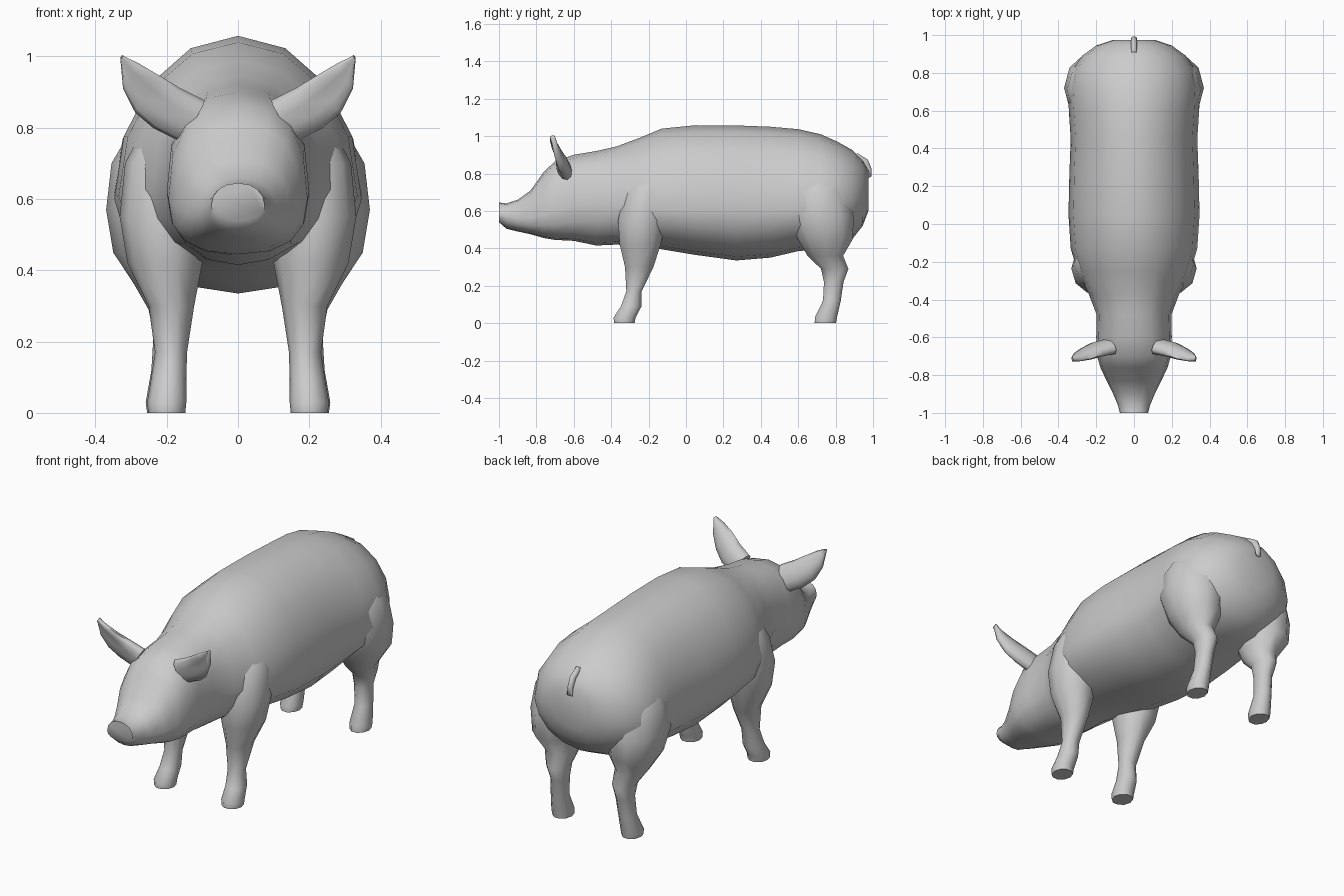
import bpy, bmesh, math
from mathutils import Vector

cube = bpy.data.objects.get("Cube")
if cube:
    bpy.data.objects.remove(cube)

skin = bpy.data.materials.new("plain grey")
skin.use_nodes = True
grey = (0.6, 0.6, 0.6, 1)
skin.diffuse_color = grey
skin.node_tree.nodes["Principled BSDF"].inputs["Base Color"].default_value = grey


def loft(name, rings, angle=70):
    """Skin a list of equal rings and close both ends."""
    bm = bmesh.new()
    loops = [[bm.verts.new(p) for p in ring] for ring in rings]
    n = len(loops[0])
    for a, b in zip(loops, loops[1:]):
        for i in range(n):
            j = (i + 1) % n
            bm.faces.new((a[i], a[j], b[j], b[i]))
    bm.faces.new(loops[0])
    bm.faces.new(loops[-1])
    bmesh.ops.recalc_face_normals(bm, faces=bm.faces)
    mesh = bpy.data.meshes.new(name)
    bm.to_mesh(mesh)
    bm.free()
    mesh.materials.append(skin)
    obj = bpy.data.objects.new(name, mesh)
    bpy.context.collection.objects.link(obj)
    bpy.ops.object.select_all(action='DESELECT')
    obj.select_set(True)
    bpy.context.view_layer.objects.active = obj
    bpy.ops.object.shade_smooth_by_angle(angle=math.radians(angle))
    return obj


def unit_ring(sides, power=2):
    """Points of a rounded square or circle of radius one."""
    pts = []
    for i in range(sides):
        t = math.tau * i / sides
        c, s = math.cos(t), math.sin(t)
        pts.append((math.copysign(abs(c) ** (2 / power), c),
                    math.copysign(abs(s) ** (2 / power), s)))
    return pts


def body_ring(y, low, high, wide, mid, power):
    return [(wide * c, y, mid + s * (high - mid if s > 0 else mid - low))
            for c, s in unit_ring(16, power)]


# Body and head: y, bottom, top, half width, height of widest point, squareness
sections = [
    (-1.0, .54, .645, .075, .58, 2.2), (-.96, .505, .64, .085, .57, 2.2),
    (-.9, .49, .66, .11, .56, 2.3), (-.83, .475, .71, .145, .56, 2.4),
    (-.76, .455, .81, .178, .58, 2.5), (-.7, .445, .865, .195, .6, 2.5),
    (-.6, .44, .9, .2, .62, 2.4), (-.48, .415, .92, .198, .64, 2.3),
    (-.37, .42, .945, .24, .63, 2.1), (-.25, .41, .99, .3, .62, 2),
    (-.13, .395, 1.04, .335, .61, 2), (.05, .365, 1.058, .347, .6, 2),
    (.27, .335, 1.057, .342, .6, 2), (.45, .35, 1.05, .335, .6, 2),
    (.6, .385, 1.037, .345, .61, 2), (.72, .395, 1.01, .35, .62, 2),
    (.81, .41, .97, .33, .64, 2), (.89, .45, .925, .275, .66, 2),
    (.945, .52, .87, .2, .68, 2), (.975, .6, .82, .11, .7, 2),
]
loft("body_and_head", [body_ring(*s) for s in sections])

# Legs: z, centre x, centre y, half width, half depth
front_leg = [
    (0, .2, -.33, .052, .058), (.03, .2, -.328, .055, .062),
    (.09, .195, -.293, .05, .058), (.17, .188, -.278, .045, .043),
    (.3, .187, -.25, .064, .08), (.42, .205, -.245, .105, .115),
    (.55, .21, -.235, .122, .135), (.7, .195, -.21, .122, .125),
    (.83, .16, -.18, .09, .09),
]
hind_leg = [
    (0, .205, .745, .05, .06), (.03, .205, .748, .054, .062),
    (.12, .2, .78, .043, .05), (.22, .193, .79, .044, .055),
    (.29, .195, .795, .056, .077), (.36, .208, .745, .083, .1),
    (.45, .225, .745, .125, .155), (.57, .22, .72, .15, .185),
    (.7, .2, .71, .155, .17), (.83, .16, .7, .12, .13),
]
# Ears: centre, half width across, half thickness, hollow of the front face
ear = [
    ((.13, -.65, .82), .07, .04, 0), ((.2, -.67, .855), .07, .042, .02),
    ((.255, -.695, .895), .064, .04, .04), ((.3, -.71, .945), .043, .028, .025),
    ((.327, -.715, .998), .006, .014, 0),
]
across = Vector((.52, .25, -.8)).normalized()
through = Vector((.05, 1, .25)).normalized()


def leg_ring(side, z, x, y, rx, ry):
    return [(side * (x + rx * c), y + ry * s, z) for c, s in unit_ring(10)]


def ear_ring(side, centre, wide, thick, hollow):
    ring = []
    for c, s in unit_ring(10):
        dent = hollow * (1 - c * c) if s < 0 else 0
        p = Vector(centre) + across * wide * c + through * (thick * s + dent)
        ring.append((side * p.x, p.y, p.z))
    return ring


for side, word in ((1, "left"), (-1, "right")):
    loft(word + "_front_leg", [leg_ring(side, *r) for r in front_leg])
    loft(word + "_hind_leg", [leg_ring(side, *r) for r in hind_leg])
    loft(word + "_ear", [ear_ring(side, *r) for r in ear])

# Tail: a thin flat stub hanging from the rump
tail = [(.9, .9, .02), (.955, .865, .02), (.978, .82, .016), (.985, .78, .008)]
loft("tail", [[(.016 * c, y + r * s, z + .5 * r * s) for c, s in unit_ring(6)]
              for y, z, r in tail])
